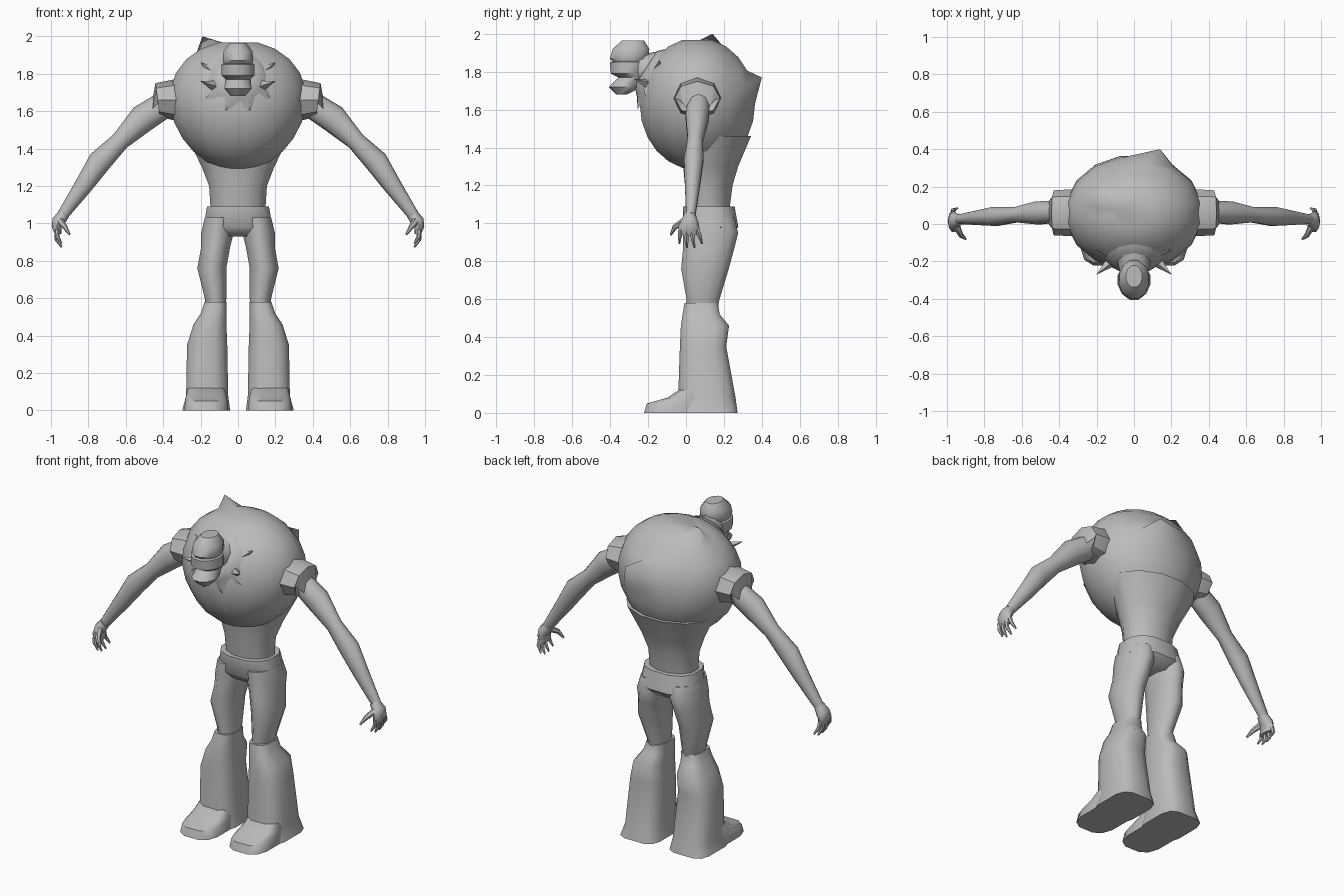
import bpy, bmesh, math
from mathutils import Vector

cube = bpy.data.objects.get("Cube")
if cube:
    bpy.data.objects.remove(cube, do_unlink=True)

tone = .5
colour = (tone, tone, tone, 1)
grey = bpy.data.materials.new("plain_grey")
grey.use_nodes = True
grey.diffuse_color = colour
grey.node_tree.nodes["Principled BSDF"].inputs["Base Color"].default_value = colour


def loft(name, sections, mirror=False, sharp_angle=50):
    """Skin a list of equal-sized closed sections and cap both ends."""
    bm = bmesh.new()
    rows = [[bm.verts.new(point) for point in section] for section in sections]
    count = len(rows[0])
    for low, high in zip(rows, rows[1:]):
        for i in range(count):
            j = (i + 1) % count
            bm.faces.new((low[i], low[j], high[j], high[i]))
    bm.faces.new(rows[0])
    bm.faces.new(rows[-1])
    bmesh.ops.recalc_face_normals(bm, faces=bm.faces)
    mesh = bpy.data.meshes.new(name)
    bm.to_mesh(mesh)
    bm.free()
    mesh.shade_smooth()
    mesh.set_sharp_from_angle(angle=math.radians(sharp_angle))
    mesh.materials.append(grey)
    obj = bpy.data.objects.new(name, mesh)
    bpy.context.collection.objects.link(obj)
    if mirror:
        modifier = obj.modifiers.new("Mirror", "MIRROR")
        modifier.use_mirror_merge = False
    return obj


def ring(z, y, wide, deep, x=0, sides=12, square=2.0):
    """Horizontal oval with half-sizes wide and deep; a higher square is boxier."""
    def swell(value):
        return math.copysign(abs(value) ** (2 / square), value)

    angles = [math.tau * (i + .5) / sides for i in range(sides)]
    return [Vector((x + wide * swell(math.cos(a)), y + deep * swell(math.sin(a)), z))
            for a in angles]


def tube(name, path, sides=8, mirror=True, sharp_angle=50):
    """Skin along a path; each stop is x, y, z, radius and an optional second radius."""
    points = [Vector(stop[:3]) for stop in path]
    last = len(points) - 1
    sections = []
    for i, (point, stop) in enumerate(zip(points, path)):
        along = (points[min(i + 1, last)] - points[max(i - 1, 0)]).normalized()
        reference = Vector((1, 0, 0)) if abs(along.y) > .8 else Vector((0, 1, 0))
        across = along.cross(reference).normalized()
        over = along.cross(across)
        angles = [math.tau * k / sides for k in range(sides)]
        sections.append([point + across * stop[3] * math.cos(a) + over * stop[-1] * math.sin(a)
                         for a in angles])
    return loft(name, sections, mirror, sharp_angle)


# Chest: an egg that is broader above than below
chest_rings = []
for step in range(1, 12):
    angle = math.pi * step / 12
    rise, spread = -math.cos(angle), math.sin(angle)
    chest_rings.append(ring(z=1.63 + .35 * rise, y=.06, wide=(.37 + .04 * rise) * spread,
                            deep=.31 * spread, sides=16))
chest = loft("chest", chest_rings)

# Lopsided corners on the shoulder and back
for corner in (Vector((-.19, .14, 2)), Vector((.14, .4, 1.77))):
    nearest = min(chest.data.vertices, key=lambda vertex: (vertex.co - corner).length)
    nearest.co = corner

# Waist flaring up into the back
loft("waist", [
    ring(z=1.05, y=.12, wide=.15, deep=.11),
    ring(z=1.2, y=.12, wide=.16, deep=.13),
    ring(z=1.3, y=.13, wide=.2, deep=.15),
    ring(z=1.46, y=.15, wide=.28, deep=.2),
])

# Trousers
loft("trouser_hips", [
    ring(z=1.09, y=.12, wide=.17, deep=.14, square=2.6),
    ring(z=.98, y=.13, wide=.19, deep=.15, square=2.6),
    ring(z=.93, y=.13, wide=.14, deep=.1, square=2.6),
])
loft("trouser_leg", [
    ring(z=1.03, x=.1, y=.12, wide=.08, deep=.14),
    ring(z=.95, x=.11, y=.13, wide=.09, deep=.15),
    ring(z=.87, x=.12, y=.12, wide=.08, deep=.14),
    ring(z=.76, x=.14, y=.1, wide=.08, deep=.13),
    ring(z=.6, x=.12, y=.09, wide=.06, deep=.09),
    ring(z=.5, x=.12, y=.08, wide=.05, deep=.08),
], mirror=True)

# Flared boots with long flat feet
loft("boot_shaft", [
    ring(z=.58, x=.12, y=.08, wide=.06, deep=.09, square=3),
    ring(z=.52, x=.13, y=.08, wide=.07, deep=.1, square=3),
    ring(z=.46, x=.15, y=.1, wide=.09, deep=.13, square=3),
    ring(z=.35, x=.165, y=.09, wide=.11, deep=.125, square=3),
    ring(z=.08, x=.165, y=.11, wide=.115, deep=.155, square=3),
    ring(z=0, x=.17, y=.115, wide=.13, deep=.16, square=4),
], mirror=True)
loft("boot_foot", [
    ring(z=0, x=.17, y=-.06, wide=.12, deep=.165, square=3),
    ring(z=.05, x=.17, y=-.05, wide=.115, deep=.16, square=3),
    ring(z=.08, x=.17, y=0, wide=.11, deep=.1, square=3),
    ring(z=.12, x=.17, y=.03, wide=.1, deep=.07, square=3),
], mirror=True)

# Sleeves with a hollow cuff
tube("sleeve", [
    (.28, .06, 1.66, .1, .11),
    (.34, .06, 1.66, .11, .125),
    (.43, .06, 1.66, .09, .12),
    (.42, .06, 1.65, .07, .09),
], sharp_angle=40)

# Arms drift forward as they reach outward
arm_stops = ((.37, 1.65, .07), (.51, 1.56, .076), (.63, 1.44, .05),
             (.74, 1.33, .063), (.82, 1.21, .05), (.94, 1.04, .03))
tube("arm", [(x, .1 - .08 * x, z, radius, radius * .85) for x, z, radius in arm_stops], sides=10)

# Hands
tube("palm", [
    (.93, .02, 1.05, .03),
    (.96, .02, 1.01, .036, .045),
    (.97, .015, .98, .026, .056),
    (.96, .015, .94, .016, .052),
])
for finger in range(4):
    knuckle = .03 * finger - .03
    tip = .04 * finger - .035
    tip_height = .87 + .01 * (finger - 1.5) ** 2
    tube(f"finger_{finger + 1}", [
        (.968, knuckle, .965, .014),
        (.968, (knuckle + tip) / 2, tip_height + .04, .012),
        (.943, tip, tip_height, .005),
    ], sides=6)
tube("thumb", [(.95, -.01, 1.01, .02), (.925, -.06, .98, .014), (.9, -.08, .94, .006)], sides=6)

# Ragged collar dome wrapped over the front of the chest
side = Vector((1, 0, 0))
outward = Vector((0, -.84, .54))
upward = side.cross(-outward)
dome = []
for step in range(3):
    radius = .19 - .04 * step
    ragged = 0 if step else .025
    middle = Vector((0, -.17, 1.79)) + outward * (.04 * step - .03)
    section = []
    for k in range(20):
        angle = math.tau * k / 20
        reach = radius + ragged * (-1) ** k
        section.append(middle + (side * math.cos(angle) + upward * math.sin(angle)) * reach)
    dome.append(section)
loft("ragged_collar", dome)

# Neck and head, with a mouth crease and a brow step
tube("neck", [(0, -.12, 1.8, .115), (0, -.21, 1.81, .09), (0, -.3, 1.83, .07)],
     sides=10, mirror=False)
loft("head", [
    ring(z=1.68, y=-.34, wide=.04, deep=.03),
    ring(z=1.72, y=-.32, wide=.075, deep=.09),
    ring(z=1.77, y=-.28, wide=.07, deep=.08),
    ring(z=1.79, y=-.3, wide=.09, deep=.1),
    ring(z=1.85, y=-.3, wide=.09, deep=.105),
    ring(z=1.855, y=-.3, wide=.08, deep=.09),
    ring(z=1.87, y=-.3, wide=.085, deep=.105),
    ring(z=1.92, y=-.29, wide=.08, deep=.1),
    ring(z=1.965, y=-.28, wide=.045, deep=.06),
], sharp_angle=40)

# Four-sided collar spikes
for name, base, tip in (("upper_spike", (.11, -.15, 1.79), (.2, -.14, 1.86)),
                        ("lower_spike", (.11, -.19, 1.73), (.2, -.27, 1.76))):
    tube(name, [(*base, .035), (*tip, .001)], sides=4, sharp_angle=20)
